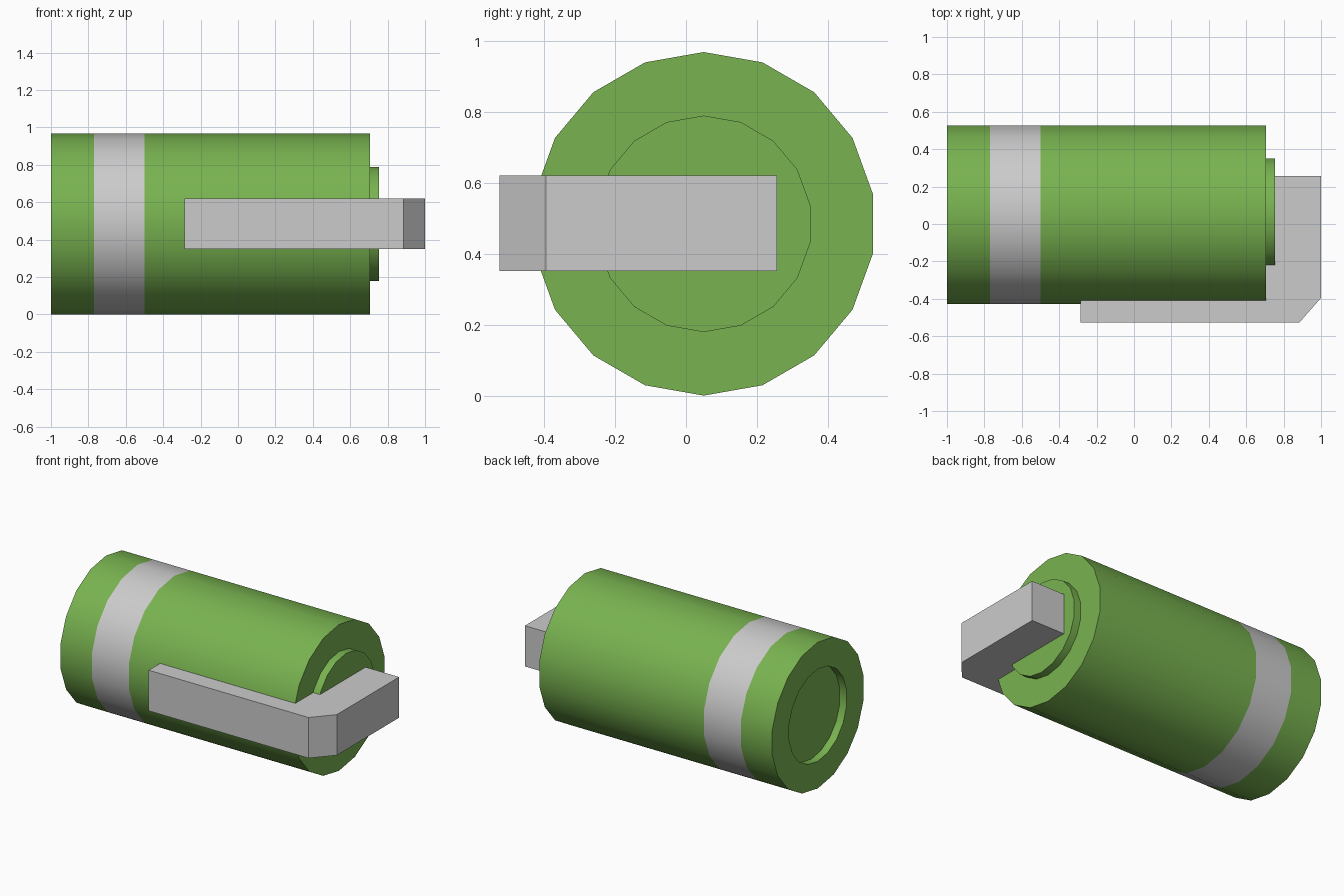
import bpy, bmesh
from math import sin, cos, pi, radians

if "Cube" in bpy.data.objects:
    bpy.data.objects.remove(bpy.data.objects["Cube"])

SIDES = 18
CY, CZ = 0.05, 0.484      # axis of the cylinder
R, R_IN = 0.484, 0.305    # outer radius, end disc radius

green = bpy.data.materials.new("green")
green.diffuse_color = (0.19, 0.45, 0.08, 1)
green.use_nodes = True
green.node_tree.nodes["Principled BSDF"].inputs["Base Color"].default_value = green.diffuse_color


def finish(name, bm, mat=None):
    me = bpy.data.meshes.new(name)
    bm.to_mesh(me)
    bm.free()
    ob = bpy.data.objects.new(name, me)
    bpy.context.collection.objects.link(ob)
    if mat:
        me.materials.append(mat)
    return ob


def lathe(name, profile, mat=None, cap_start=False, cap_end=False):
    """Sweep (x, radius) points, listed towards +x, around the x axis."""
    bm = bmesh.new()
    rings = []
    for x, r in profile:
        rings.append([bm.verts.new((x, CY + r * sin(2 * pi * i / SIDES),
                                    CZ + r * cos(2 * pi * i / SIDES)))
                      for i in range(SIDES)])
    for a, b in zip(rings, rings[1:]):
        for i in range(SIDES):
            j = (i + 1) % SIDES
            bm.faces.new((a[i], b[i], b[j], a[j]))
    if cap_start:
        bm.faces.new(rings[0])
    if cap_end:
        bm.faces.new(rings[-1][::-1])
    ob = finish(name, bm, mat)
    bpy.ops.object.select_all(action='DESELECT')
    ob.select_set(True)
    bpy.context.view_layer.objects.active = ob
    bpy.ops.object.shade_smooth_by_angle(angle=radians(30))
    return ob


# Rear part of the body with a recessed end
lathe("body_rear", [(-0.95, R_IN), (-1, R_IN), (-1, R), (-0.77, R)],
      green, cap_start=True)
# Flush grey ring
lathe("band", [(-0.77, R), (-0.5, R)])
# Front part of the body with a raised end disc
lathe("body_front", [(-0.5, R), (0.705, R), (0.705, R_IN), (0.755, R_IN)],
      green, cap_end=True)

# Bent clip: outline seen from above, extruded upwards
outline = [(-0.285, -0.526), (0.885, -0.526), (1, -0.395), (1, 0.256),
           (0.7, 0.256), (0.7, -0.38), (-0.285, -0.38)]
Z0, Z1 = 0.351, 0.62
bm = bmesh.new()
low = [bm.verts.new((x, y, Z0)) for x, y in outline]
face = bm.faces.new(low)
new = bmesh.ops.extrude_face_region(bm, geom=[face], use_keep_orig=True)["geom"]
bmesh.ops.translate(bm, vec=(0, 0, Z1 - Z0),
                    verts=[v for v in new if isinstance(v, bmesh.types.BMVert)])
bmesh.ops.recalc_face_normals(bm, faces=bm.faces)
finish("clip", bm)
